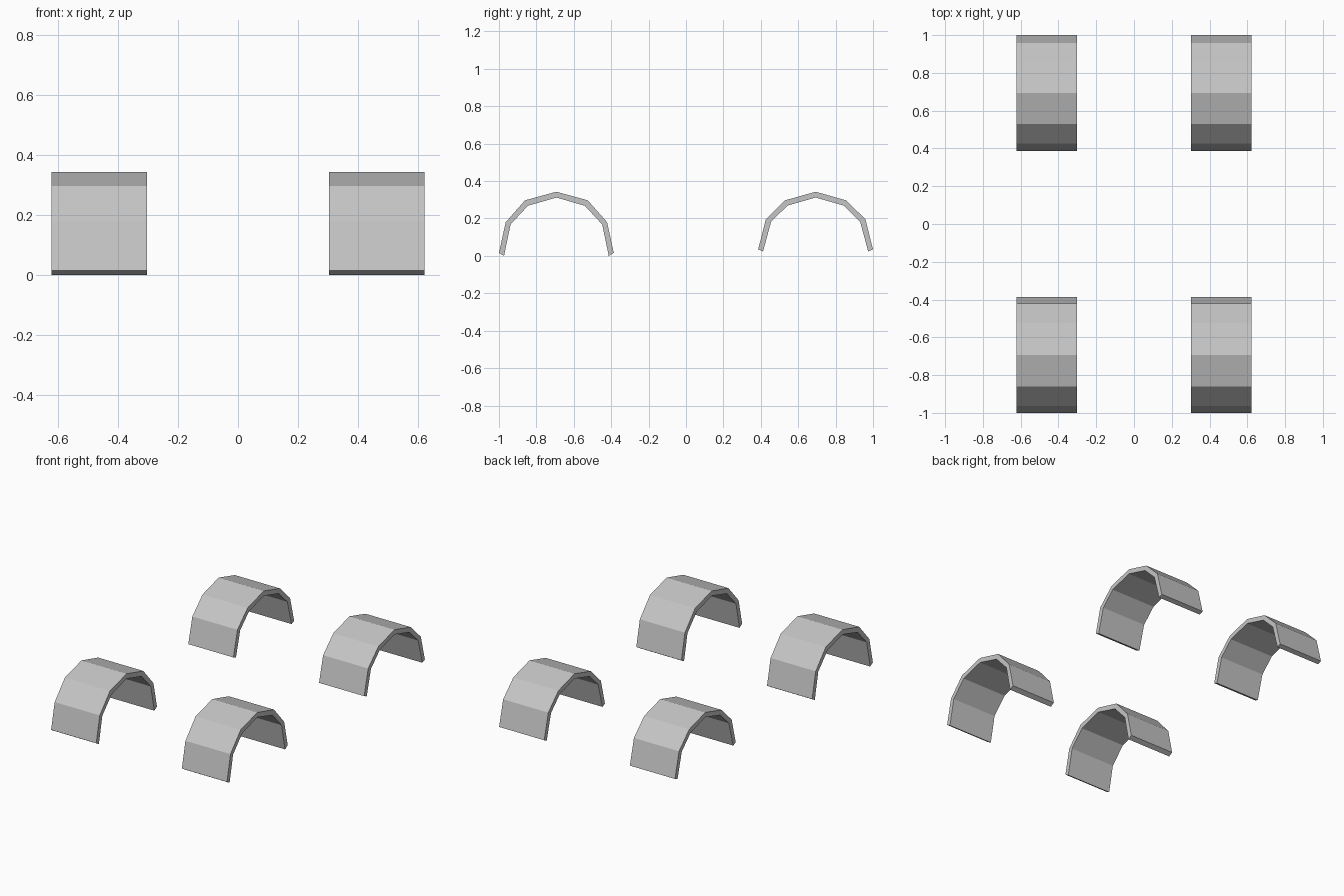
import bpy
import bmesh

cube = bpy.data.objects.get("Cube")
if cube:
    bpy.data.objects.remove(cube, do_unlink=True)

# Single plain grey
grey = bpy.data.materials.new("plain_grey")
grey.use_nodes = True
colour = (0.56, 0.56, 0.56, 1)
grey.diffuse_color = colour
grey.node_tree.nodes["Principled BSDF"].inputs["Base Color"].default_value = colour

INNER_X, OUTER_X = 0.303, 0.622
CENTRE_Y = 0.693

# Half profiles (distance from arch centre, height), foot to crown
FRONT_OUTER = [(0.307, 0.016), (0.271, 0.18), (0.168, 0.297), (0, 0.343)]
FRONT_INNER = [(0.28, 0), (0.245, 0.168), (0.152, 0.268), (0, 0.312)]
REAR_OUTER = [(0.307, 0.035), (0.266, 0.196), (0.163, 0.297), (0, 0.343)]
REAR_INNER = [(0.281, 0.024), (0.238, 0.183), (0.15, 0.269), (0, 0.312)]


def full_arch(half):
    """Mirror a half profile about the crown."""
    return [(-d, z) for d, z in half] + [(d, z) for d, z in reversed(half[:-1])]


def fender(name, outer, inner, centre_y, side):
    """Extrude a faceted arch strip across the wheel width."""
    bm = bmesh.new()
    x0, x1 = sorted((side * INNER_X, side * OUTER_X))
    rings = []
    for (do, zo), (di, zi) in zip(full_arch(outer), full_arch(inner)):
        section = [(x0, do, zo), (x1, do, zo), (x1, di, zi), (x0, di, zi)]
        rings.append([bm.verts.new((x, centre_y + d, z)) for x, d, z in section])
    for a, b in zip(rings, rings[1:]):
        for i in range(4):
            j = (i + 1) % 4
            bm.faces.new((a[i], a[j], b[j], b[i]))
    bm.faces.new(rings[0])
    bm.faces.new(rings[-1])
    bmesh.ops.recalc_face_normals(bm, faces=bm.faces)
    mesh = bpy.data.meshes.new(name)
    bm.to_mesh(mesh)
    bm.free()
    mesh.materials.append(grey)
    bpy.context.collection.objects.link(bpy.data.objects.new(name, mesh))


# Four wheel arches
for side, label in ((1, "left"), (-1, "right")):
    fender("front_" + label + "_fender", FRONT_OUTER, FRONT_INNER, -CENTRE_Y, side)
    fender("rear_" + label + "_fender", REAR_OUTER, REAR_INNER, CENTRE_Y, side)
